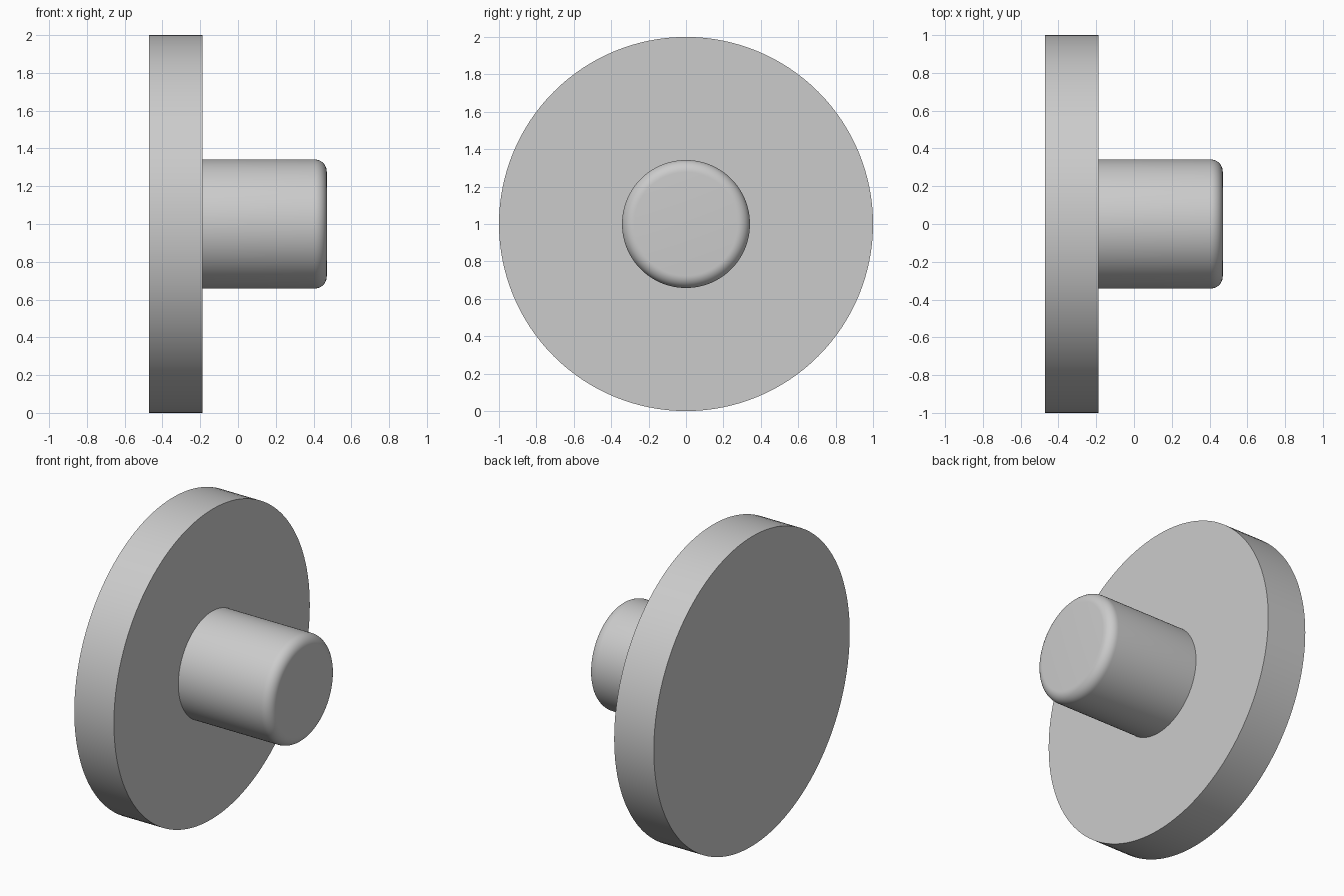
import bpy
import bmesh
from math import sin, cos, pi, radians

cube = bpy.data.objects.get("Cube")
if cube:
    bpy.data.objects.remove(cube, do_unlink=True)

grey = bpy.data.materials.new("plain grey")
grey.use_nodes = True
colour = (0.6, 0.6, 0.6, 1)
grey.diffuse_color = colour
grey.node_tree.nodes["Principled BSDF"].inputs["Base Color"].default_value = colour

SIDES = 128
AXIS_Z = 1.0
DISC_BACK, DISC_FRONT, DISC_RADIUS = -0.47, -0.187, 1.0
PIN_END, PIN_RADIUS, FILLET = 0.47, 0.342, 0.065


def turned(name, profile):
    """Turn an open (x, radius) profile around the x axis."""
    bm = bmesh.new()
    rings = []
    for x, r in profile:
        angles = [2 * pi * i / SIDES for i in range(SIDES)]
        rings.append([bm.verts.new((x, r * cos(a), AXIS_Z + r * sin(a))) for a in angles])
    for a, b in zip(rings, rings[1:]):
        for i in range(SIDES):
            j = (i + 1) % SIDES
            bm.faces.new((a[i], a[j], b[j], b[i]))
    bm.faces.new(rings[0])
    bm.faces.new(rings[-1])
    bmesh.ops.recalc_face_normals(bm, faces=bm.faces)
    mesh = bpy.data.meshes.new(name)
    bm.to_mesh(mesh)
    bm.free()
    mesh.materials.append(grey)
    obj = bpy.data.objects.new(name, mesh)
    bpy.context.collection.objects.link(obj)
    bpy.ops.object.select_all(action="DESELECT")
    obj.select_set(True)
    bpy.context.view_layer.objects.active = obj
    bpy.ops.object.shade_smooth_by_angle(angle=radians(30))


# Flat round disc and stepped pin in one solid, with a rounded pin end
profile = [(DISC_BACK, DISC_RADIUS), (DISC_FRONT, DISC_RADIUS), (DISC_FRONT, PIN_RADIUS)]
STEPS = 10
for k in range(STEPS + 1):
    t = pi / 2 * k / STEPS
    profile.append((PIN_END - FILLET + FILLET * sin(t), PIN_RADIUS - FILLET + FILLET * cos(t)))
turned("disc_with_pin", profile)
